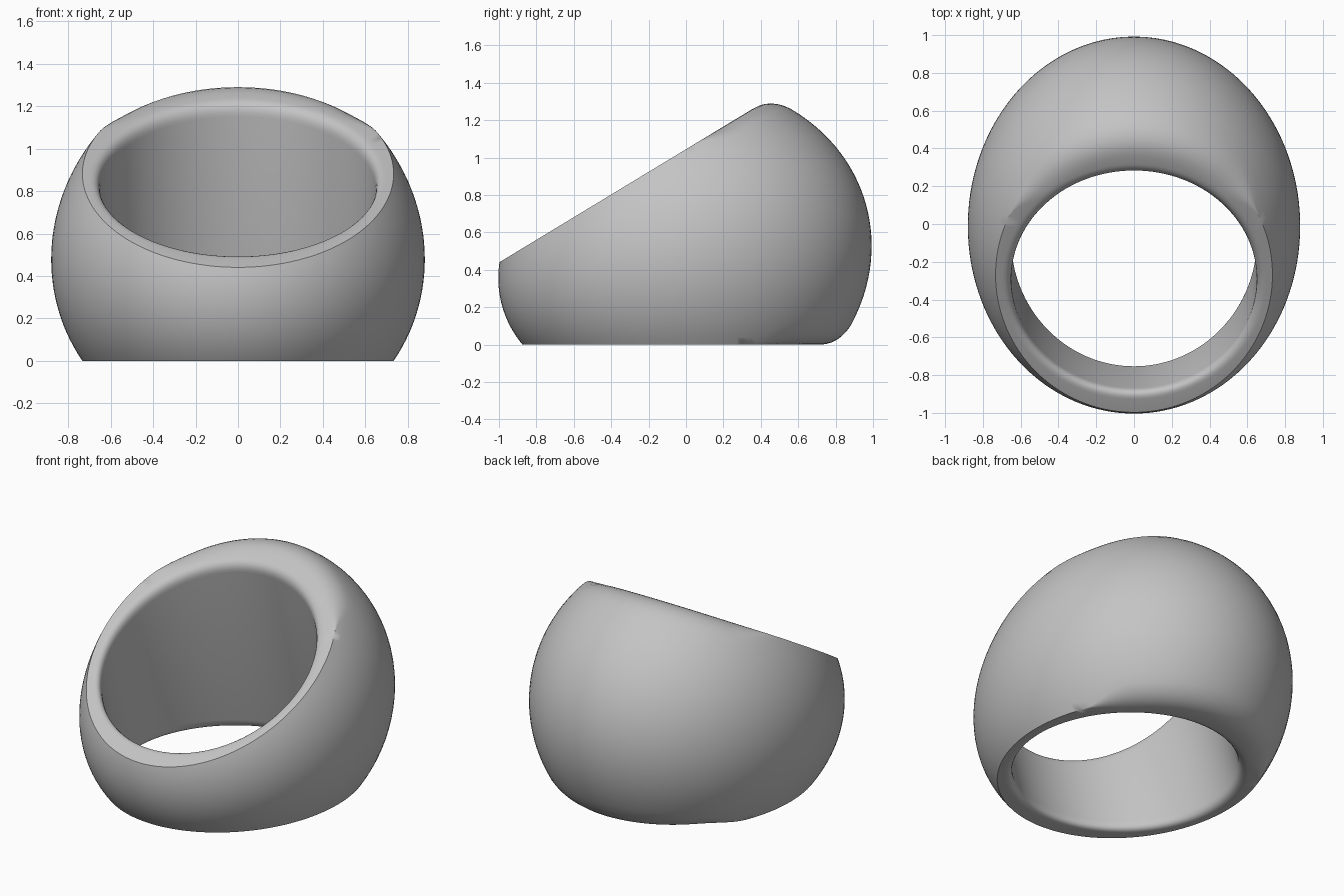
import bpy, bmesh, math
from mathutils import Matrix, Vector

cube = bpy.data.objects.get("Cube")
if cube:
    bpy.data.objects.remove(cube, do_unlink=True)

TILT = math.radians(15.6)      # half the wedge angle between the two cut faces
APEX_Y = -1.725                # line where the two cut faces would meet
BORE_U, BORE_R = 1.598, 0.65   # finger hole, measured from the apex
DOME_U, DOME_A, DOME_B = 1.78, 1.01, 0.88
SEGMENTS = 128
SLOPE = math.tan(TILT)


def outer_radius(angle, v):
    """Distance from the bore axis to the domed surface at height v."""
    ca, sa = math.cos(angle), math.sin(angle)
    c = 0.85 + 0.085 * ca - 0.025 * ca * ca
    s2 = max(1 - (v / c) ** 2, 0.0)
    d = BORE_U - DOME_U
    p = (ca / DOME_A) ** 2 + (sa / DOME_B) ** 2
    q = d * ca / DOME_A ** 2
    return (-q + math.sqrt(max(q * q - p * ((d / DOME_A) ** 2 - s2), 0))) / p


def cut_height(angle, r):
    return SLOPE * (BORE_U + r * math.cos(angle))


def rounded(start, corner, end, steps=6):
    """Points of a rounded corner."""
    pts = []
    for i in range(steps + 1):
        t = i / steps
        pts.append(start * (1 - t) ** 2 + corner * 2 * t * (1 - t) + end * t * t)
    return pts


def half_profile(angle):
    """Outline (radius, height) from the outer middle over the rim to the bore."""
    lo, hi = 0.0, 0.72
    for _ in range(40):
        v = (lo + hi) / 2
        if cut_height(angle, outer_radius(angle, v)) > v:
            lo = v
        else:
            hi = v
    edge = Vector((outer_radius(angle, lo), lo))
    # the outer edge is crisp at the front and softens towards the dome
    t = min(max((math.cos(angle) - 0.5) / 0.3, 0), 1)
    soft = 0.1 * t * t * (3 - 2 * t)
    v0 = lo - 0.8 * soft
    pts = [Vector((outer_radius(angle, v0 * i / 14), v0 * i / 14)) for i in range(15)]
    r1 = edge.x - soft
    pts += rounded(pts[-1], edge, Vector((r1, cut_height(angle, r1))))[1:]
    # rounded inner rim
    r2, vb = BORE_R + 0.05, cut_height(angle, BORE_R)
    pts += rounded(Vector((r2, cut_height(angle, r2))),
                   Vector((BORE_R, vb)), Vector((BORE_R, vb - 0.06)))
    pts.append(Vector((BORE_R, 0)))
    return pts


# Ring body: mirrored profiles joined around the bore
bm = bmesh.new()
loops = []
for k in range(SEGMENTS):
    a = 2 * math.pi * k / SEGMENTS
    top = half_profile(a)
    outline = top + [Vector((p.x, -p.y)) for p in reversed(top[1:-1])]
    loops.append([bm.verts.new((p.x * math.sin(a), BORE_U + p.x * math.cos(a), p.y))
                  for p in outline])
for k in range(SEGMENTS):
    one, two = loops[k], loops[(k + 1) % SEGMENTS]
    n = len(one)
    for i in range(n):
        j = (i + 1) % n
        bm.faces.new((one[i], one[j], two[j], two[i]))
bmesh.ops.remove_doubles(bm, verts=bm.verts, dist=0.0005)
bmesh.ops.recalc_face_normals(bm, faces=bm.faces)
# stand the ring on its lower cut face
bm.transform(Matrix.Translation((0, APEX_Y, 0)) @ Matrix.Rotation(TILT, 4, 'X'))

mesh = bpy.data.meshes.new("domed_ring")
bm.to_mesh(mesh)
bm.free()
ring = bpy.data.objects.new("domed_ring", mesh)
bpy.context.collection.objects.link(ring)

grey = bpy.data.materials.new("plain_grey")
grey.use_nodes = True
colour = (0.55, 0.55, 0.55, 1)
grey.diffuse_color = colour
grey.node_tree.nodes["Principled BSDF"].inputs["Base Color"].default_value = colour
mesh.materials.append(grey)

bpy.ops.object.select_all(action='DESELECT')
ring.select_set(True)
bpy.context.view_layer.objects.active = ring
bpy.ops.object.shade_smooth_by_angle(angle=math.radians(30))
